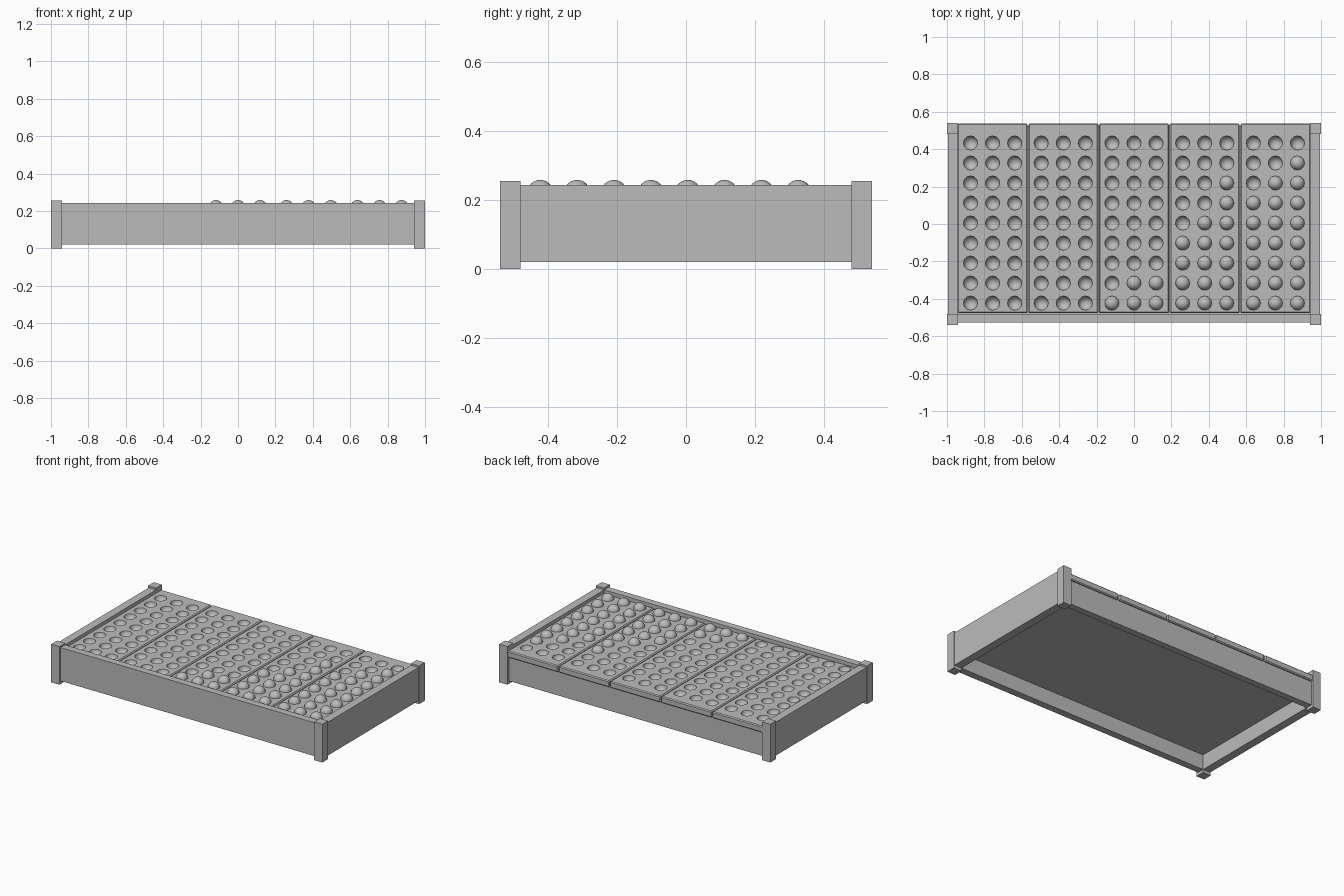
import bpy, bmesh
from mathutils import Matrix

cube = bpy.data.objects.get("Cube")
if cube:
    bpy.data.objects.remove(cube, do_unlink=True)

GREY = (0.5, 0.5, 0.5, 1)
grey = bpy.data.materials.new("plain_grey")
grey.use_nodes = True
grey.diffuse_color = GREY
grey.node_tree.nodes["Principled BSDF"].inputs["Base Color"].default_value = GREY


def finish(name, bm, smooth=False):
    mesh = bpy.data.meshes.new(name)
    for f in bm.faces:
        f.smooth = smooth
    bm.to_mesh(mesh)
    bm.free()
    mesh.materials.append(grey)
    ob = bpy.data.objects.new(name, mesh)
    bpy.context.scene.collection.objects.link(ob)
    return ob


def box(name, xs, ys, zs):
    bm = bmesh.new()
    bmesh.ops.create_cube(bm, size=1)
    for v in bm.verts:
        v.co = [(r[0] + r[1]) / 2 + c * (r[1] - r[0])
                for c, r in zip(v.co, (xs, ys, zs))]
    return finish(name, bm)


def spheres(name, points, radius, z, segments, rings):
    bm = bmesh.new()
    for x, y in points:
        bmesh.ops.create_uvsphere(bm, u_segments=segments, v_segments=rings, radius=radius,
                                  matrix=Matrix.Translation((x, y, z)))
    return finish(name, bm, smooth=True)


# Corner posts and side walls
for side, sx in (("left", 1), ("right", -1)):
    for end, sy in (("front", -1), ("back", 1)):
        box(f"{end}_{side}_post", sorted((sx * 0.94, sx)),
            sorted((sy * 0.48, sy * 0.54)), (0, 0.255))
    box(f"{side}_wall", sorted((sx * 0.94, sx * 0.995)), (-0.48, 0.48), (0.02, 0.243))

# Front wall, lower back wall and floor
box("front_wall", (-0.94, 0.94), (-0.527, -0.48), (0.02, 0.243))
box("back_wall", (-0.94, 0.94), (0.48, 0.525), (0.02, 0.185))
box("floor", (-0.94, 0.94), (-0.48, 0.48), (0.12, 0.18))

# Hole positions, column by column
PITCH, STEP_X, STEP_Y = 0.378, 0.118, 0.107
columns = [p * PITCH + c * STEP_X for p in range(-2, 3) for c in (-1, 0, 1)]
rows = [0.005 + STEP_Y * r for r in range(-4, 5)]

# Cutter for the round dimples
cutter = spheres("dimple_cutter", [(x, y) for x in columns for y in rows],
                 0.039, 0.2255, 12, 8)
cutter.hide_render = True
cutter.hide_viewport = True

# Five dimpled panels with chamfered edges
for p in range(5):
    x = (p - 2) * PITCH
    panel = box(f"tray_panel_{p + 1}", (x - 0.187, x + 0.187), (-0.477, 0.537), (0.18, 0.223))
    bevel = panel.modifiers.new("edge_chamfer", 'BEVEL')
    bevel.width = 0.006
    bevel.segments = 1
    cut = panel.modifiers.new("dimples", 'BOOLEAN')
    cut.operation = 'DIFFERENCE'
    cut.solver = 'EXACT'
    cut.object = cutter

# Balls stacked from the front of the last nine columns
counts = (1, 2, 2, 4, 5, 7, 6, 7, 8)
spots = [(x, y) for x, n in zip(columns[6:], counts) for y in rows[:n]]
spheres("balls", spots, 0.038, 0.22, 20, 12)
